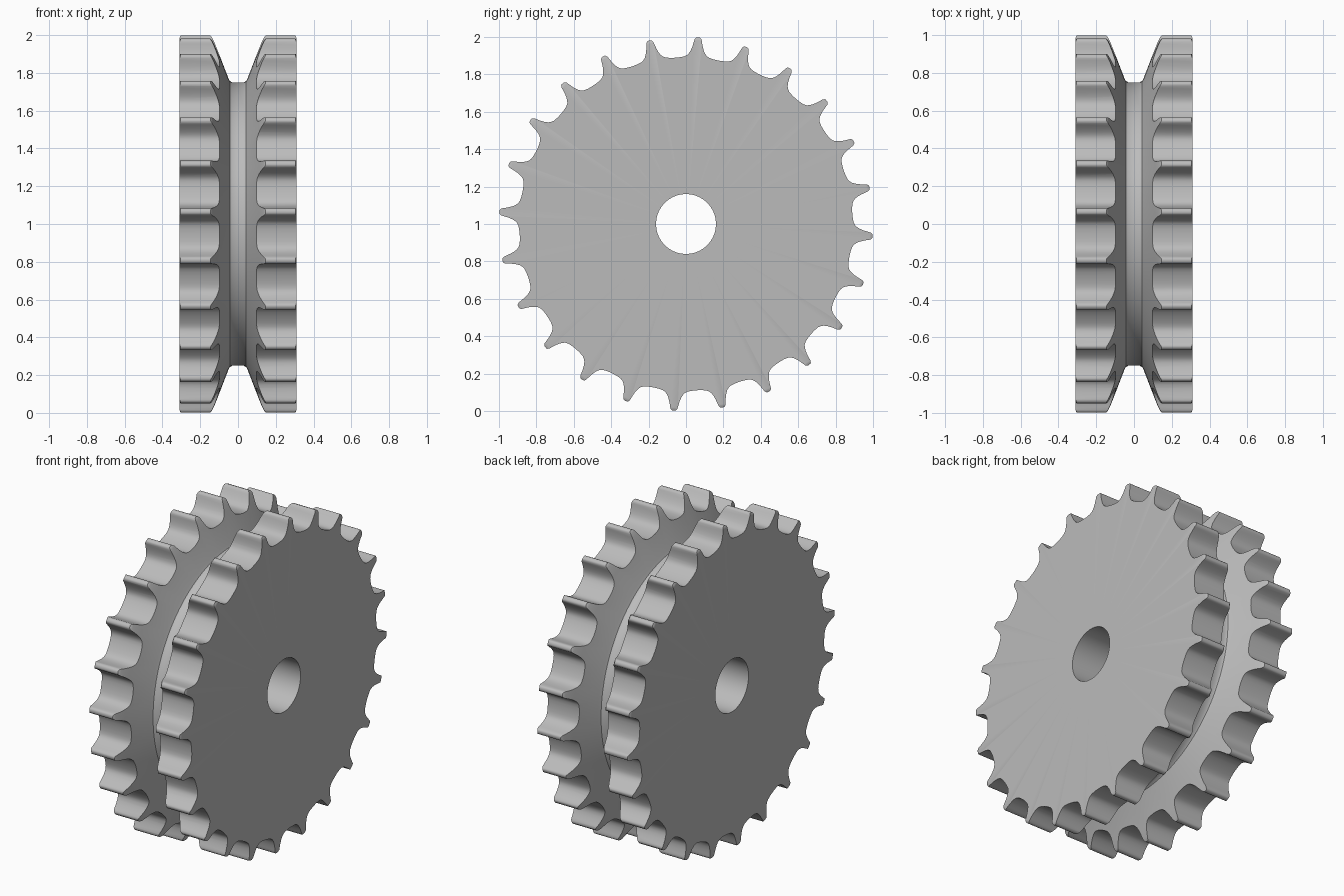
import bpy, bmesh, math
from mathutils import Matrix, Vector

if "Cube" in bpy.data.objects:
    bpy.data.objects.remove(bpy.data.objects["Cube"])

TEETH = 24
PITCH = 2 * math.pi / TEETH

# plain grey steel
steel = bpy.data.materials.new("grey steel")
steel.use_nodes = True
grey = (0.5, 0.5, 0.5, 1)
steel.diffuse_color = grey
steel.node_tree.nodes["Principled BSDF"].inputs["Base Color"].default_value = grey


def make_object(name, bm):
    bmesh.ops.recalc_face_normals(bm, faces=bm.faces)
    mesh = bpy.data.meshes.new(name)
    bm.to_mesh(mesh)
    bm.free()
    mesh.materials.append(steel)
    obj = bpy.data.objects.new(name, mesh)
    bpy.context.collection.objects.link(obj)
    obj.location.z = 1
    return obj


# turned body: (x, radius) section from bore to rim, down the vee groove to the hub
half = [(.31, .16), (.31, .985), (.307, .994), (.298, 1.01), (.155, 1.01), (.138, .99),
        (.126, .965), (.112, .93), (.052, .775), (.043, .757), (.03, .75)]
section = half + [(-x, r) for x, r in reversed(half)]
bm = bmesh.new()
verts = [bm.verts.new((x, 0, r)) for x, r in section]
edges = [bm.edges.new((verts[i - 1], verts[i])) for i in range(len(verts))]
bmesh.ops.spin(bm, geom=verts + edges, cent=(0, 0, 0), axis=(1, 0, 0),
               angle=2 * math.pi, steps=144, use_merge=True)
bmesh.ops.remove_doubles(bm, verts=bm.verts, dist=1e-5)
body = make_object("double_sprocket", bm)

# tooth outline: (offset from tooth centre, radius), mirrored and repeated
side = [(.007, 1.0), (.014, .996), (.019, .988), (.023, .97), (.028, .95), (.035, .93),
        (.043, .915), (.053, .904), (.066, .897), (.085, .893), (.105, .891)]
tooth = [(-u, r) for u, r in reversed(side)] + side
bm = bmesh.new()
ring = []
for k in range(TEETH):
    turn = Matrix.Rotation(-PITCH / 4 + k * PITCH, 3, 'X')
    for u, r in tooth:
        angle = u / r
        ring.append(bm.verts.new(turn @ Vector((-.4, r * math.cos(angle), r * math.sin(angle)))))
face = bm.faces.new(ring)
out = bmesh.ops.extrude_face_region(bm, geom=[face])
bmesh.ops.translate(bm, vec=(.8, 0, 0),
                    verts=[v for v in out["geom"] if isinstance(v, bmesh.types.BMVert)])
cutter = make_object("tooth_cutter", bm)
cutter.hide_render = True

# keep only the toothed part of the turned body
mod = body.modifiers.new("teeth", 'BOOLEAN')
mod.operation = 'INTERSECT'
mod.solver = 'EXACT'
mod.object = cutter
bpy.ops.object.select_all(action='DESELECT')
body.select_set(True)
bpy.context.view_layer.objects.active = body
bpy.ops.object.modifier_apply(modifier=mod.name)
bpy.data.objects.remove(cutter)
bpy.ops.object.shade_smooth_by_angle(angle=math.radians(32))
